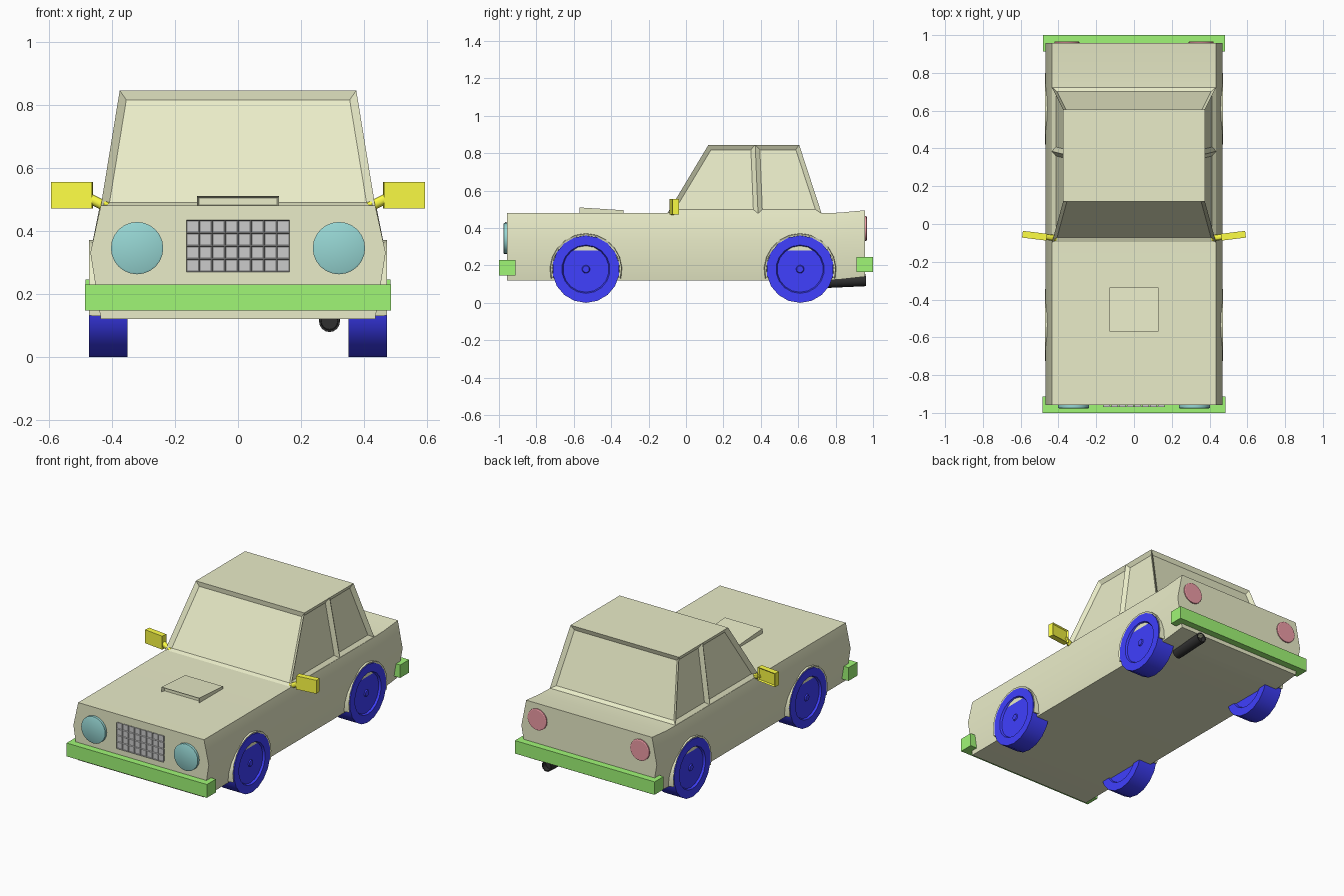
import bpy, bmesh, math
from mathutils import Vector, Matrix

if "Cube" in bpy.data.objects:
    bpy.data.objects.remove(bpy.data.objects["Cube"])

def mat(name, r, g, b):
    m = bpy.data.materials.new(name)
    m.diffuse_color = (r, g, b, 1)
    m.use_nodes = True
    m.node_tree.nodes["Principled BSDF"].inputs["Base Color"].default_value = m.diffuse_color
    return m

KHAKI = mat("khaki", 0.82, 0.84, 0.58)
BLUE = mat("blue", 0.05, 0.05, 1.0)
GREEN = mat("green", 0.35, 0.92, 0.18)
YELLOW = mat("yellow", 1.0, 1.0, 0.06)
TEAL = mat("teal", 0.31, 0.68, 0.66)
RED = mat("red", 0.85, 0.33, 0.38)
BLACK = mat("black", 0.03, 0.03, 0.03)

def finish(bm, name, material=None, smooth=True):
    bmesh.ops.recalc_face_normals(bm, faces=bm.faces)
    me = bpy.data.meshes.new(name)
    bm.to_mesh(me)
    bm.free()
    if smooth:
        me.shade_smooth()
        me.set_sharp_from_angle(angle=math.radians(30))
    ob = bpy.data.objects.new(name, me)
    bpy.context.collection.objects.link(ob)
    if material:
        me.materials.append(material)
    return ob

def loft(rings):
    """Closed solid through a list of equal-length point rings."""
    bm = bmesh.new()
    vs = [[bm.verts.new(p) for p in r] for r in rings]
    n = len(vs[0])
    for a, b in zip(vs, vs[1:]):
        for i in range(n):
            bm.faces.new((a[i], a[(i + 1) % n], b[(i + 1) % n], b[i]))
    bm.faces.new(vs[0])
    bm.faces.new(vs[-1])
    bmesh.ops.recalc_face_normals(bm, faces=bm.faces)
    return bm

def box(lo, hi):
    ring = lambda y: [(lo[0], y, lo[2]), (hi[0], y, lo[2]), (hi[0], y, hi[2]), (lo[0], y, hi[2])]
    return loft([ring(lo[1]), ring(hi[1])])

def inset(bm, faces, thickness, depth):
    bmesh.ops.inset_individual(bm, faces=faces, thickness=thickness, use_even_offset=True)
    for f in faces:
        bmesh.ops.translate(bm, verts=f.verts, vec=f.normal * -depth)

def rod(p, q, r, sides, steps=()):
    """Cylinder from p to q; steps are (inset, depth) rings cut in its caps."""
    p, q = Vector(p), Vector(q)
    d = q - p
    bm = bmesh.new()
    M = Matrix.Translation((p + q) / 2) @ d.to_track_quat('Z', 'Y').to_matrix().to_4x4()
    bmesh.ops.create_cone(bm, cap_ends=True, segments=sides, radius1=r, radius2=r,
                          depth=d.length, matrix=M)
    bm.normal_update()
    caps = [f for f in bm.faces if len(f.verts) == sides]
    for t, depth in steps:
        inset(bm, caps, t, 0)
        bm.normal_update()
        for f in caps:
            bmesh.ops.translate(bm, verts=f.verts, vec=f.normal * -depth)
    return bm

# Lower body with bulged sides and raised tail
def section(y, zb, zt):
    half = [(0.435, zb), (0.468, 0.33), (0.435, zt)]
    return [(x, y, z) for x, z in half] + [(-x, y, z) for x, z in reversed(half)]

finish(loft([section(-0.957, 0.12, 0.48), section(0.74, 0.12, 0.48),
             section(0.82, 0.125, 0.482), section(0.957, 0.14, 0.495)]), "body", KHAKI)

# Cabin with recessed windows
def cabin_ring(yb, yt):
    return [(-0.435, yb, 0.478), (0.435, yb, 0.478), (0.375, yt, 0.845), (-0.375, yt, 0.845)]

bm = loft([cabin_ring(-0.10, 0.12), cabin_ring(0.385, 0.37), cabin_ring(0.725, 0.605)])
bm.normal_update()
panes = [f for f in bm.faces if abs(f.normal.z) < 0.9]
inset(bm, panes, 0.024, 0.018)
finish(bm, "cabin", KHAKI, smooth=False)

# Hood scoop, lower at the back, with an opening in front
sx = 0.13
bm = loft([[(-sx, y, 0.475), (sx, y, 0.475), (sx, y, z), (-sx, y, z)]
           for y, z in ((-0.57, 0.51), (-0.335, 0.495))])
bm.normal_update()
inset(bm, [f for f in bm.faces if f.normal.y < -0.9], 0.006, 0.02)
finish(bm, "hood_scoop", KHAKI, smooth=False)

# Bumpers
finish(box((-0.485, -1.0, 0.147), (0.485, -0.912, 0.23)), "front_bumper", GREEN, False)
finish(box((-0.483, 0.912, 0.165), (0.483, 1.0, 0.246)), "rear_bumper", GREEN, False)

# Grille of small recessed cells
bm = bmesh.new()
M = Matrix.Translation((0, -0.968, 0.352)) @ Matrix.Rotation(math.pi / 2, 4, 'X') \
    @ Matrix.Diagonal((0.164, 0.082, 1, 1))
bmesh.ops.create_grid(bm, x_segments=8, y_segments=4, size=1, matrix=M)
bm.normal_update()
cells = list(bm.faces)
rim = [e for e in bm.edges if e.is_boundary]
inset(bm, cells, 0.003, 0.005)
ext = bmesh.ops.extrude_edge_only(bm, edges=rim)["geom"]
bmesh.ops.translate(bm, verts=[v for v in ext if isinstance(v, bmesh.types.BMVert)], vec=(0, 0.015, 0))
finish(bm, "grille", None, smooth=False)

for s, side in ((1, "right"), (-1, "left")):
    # Wheels and wheel arches
    for y, end in ((-0.535, "front"), (0.61, "rear")):
        finish(rod((s * 0.35, y, 0.18), (s * 0.472, y, 0.18), 0.18, 18,
                   [(0.05, 0), (0.006, 0.012), (0.1, 0), (0.004, -0.006)]),
               f"{end}_{side}_wheel", BLUE)
        rings = []
        for i in range(13):
            a = math.radians(-15 + 210 * i / 12)
            rings.append([(s * x, y + r * math.cos(a), 0.18 + r * math.sin(a))
                          for x, r in ((0.42, 0.178), (0.468, 0.181), (0.472, 0.190), (0.42, 0.196))])
        finish(loft(rings), f"{end}_{side}_arch", KHAKI)

    # Lamps
    finish(rod((s * 0.32, -0.94, 0.345), (s * 0.32, -0.973, 0.345), 0.083, 24, [(0.006, -0.003)]),
           f"{side}_headlight", TEAL)
    finish(rod((s * 0.355, 0.94, 0.397), (s * 0.355, 0.964, 0.397), 0.066, 20, [(0.005, -0.003)]),
           f"{side}_tail_light", RED)

    # Door mirror and its stem
    bm = box((-0.065, -0.018, -0.042), (0.065, 0.018, 0.042))
    bm.normal_update()
    inset(bm, [f for f in bm.faces if f.normal.y > 0.9], 0.007, 0.007)
    ob = finish(bm, f"{side}_mirror", YELLOW, False)
    ob.location = (s * 0.526, -0.062, 0.513)
    ob.rotation_euler.z = s * math.radians(7)
    finish(rod((s * 0.415, -0.075, 0.475), (s * 0.475, -0.067, 0.505), 0.016, 12),
           f"{side}_mirror_stem", YELLOW)

# Exhaust pipe
finish(rod((0.29, 0.74, 0.112), (0.29, 0.962, 0.122), 0.033, 16, [(0.006, 0), (0.001, 0.03)]),
       "exhaust", BLACK)
